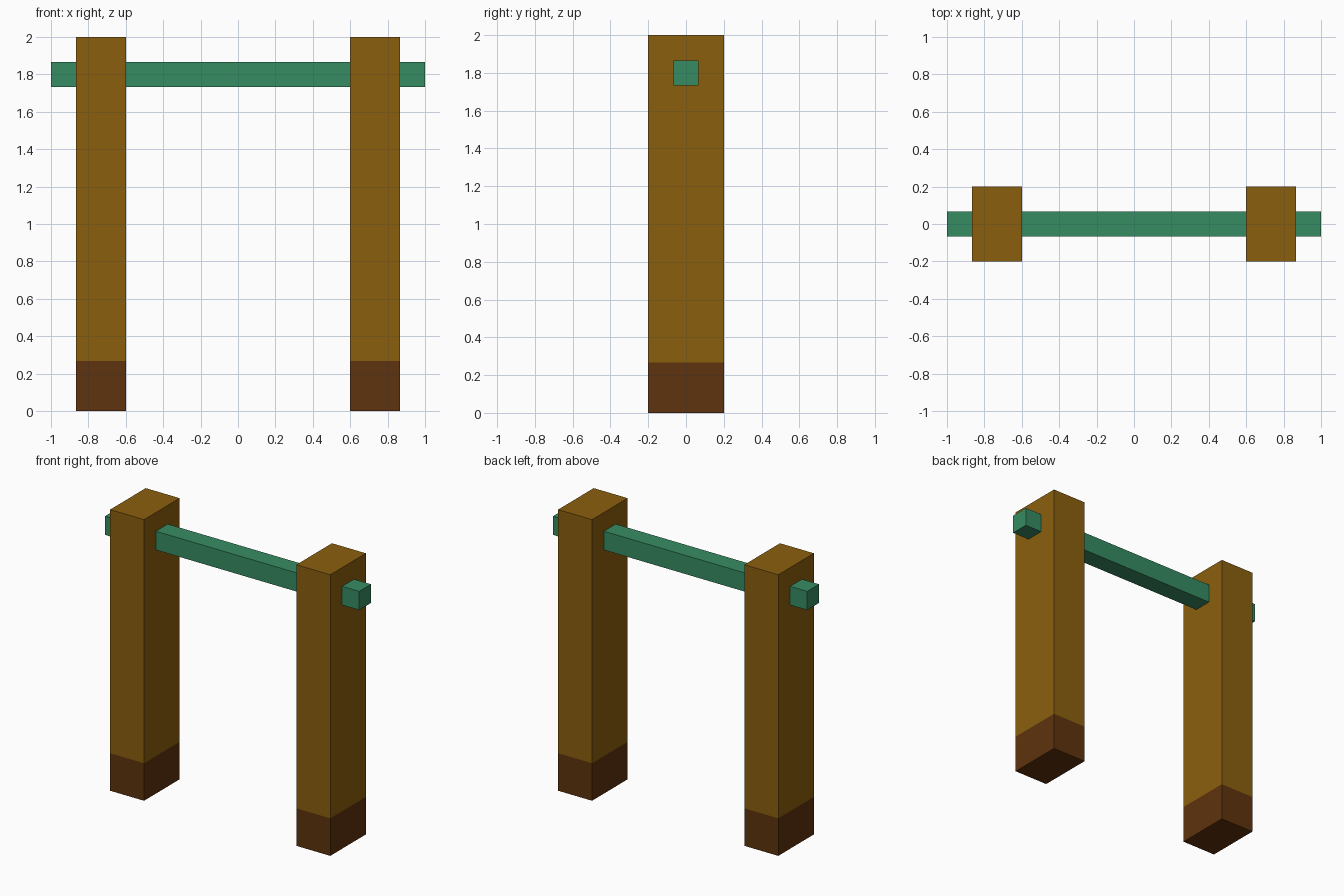
import bpy
import bmesh
from mathutils import Matrix, Vector

default = bpy.data.objects.get("Cube")
if default:
    bpy.data.objects.remove(default, do_unlink=True)


def to_linear(c):
    c /= 255
    return c / 12.92 if c <= 0.04045 else ((c + 0.055) / 1.055) ** 2.4


def make_material(name, *rgb):
    colour = (*(to_linear(c) for c in rgb), 1)
    mat = bpy.data.materials.new(name)
    mat.use_nodes = True
    mat.diffuse_color = colour
    mat.node_tree.nodes["Principled BSDF"].inputs["Base Color"].default_value = colour
    return mat


wood = make_material("golden_brown", 139, 95, 14)
dark_wood = make_material("dark_brown", 95, 51, 14)
green = make_material("green", 55, 140, 98)


def make_box(name, size, centre, materials, cut_height=None):
    """Box at centre; faces below cut_height take the second material."""
    bm = bmesh.new()
    bmesh.ops.create_cube(bm, size=1, matrix=Matrix.Translation(centre) @ Matrix.Diagonal((*size, 1)))
    if cut_height is not None:
        bmesh.ops.bisect_plane(bm, geom=bm.verts[:] + bm.edges[:] + bm.faces[:],
                               plane_co=Vector((0, 0, cut_height)), plane_no=Vector((0, 0, 1)))
        for face in bm.faces:
            face.material_index = int(face.calc_center_median().z < cut_height)
    mesh = bpy.data.meshes.new(name)
    bm.to_mesh(mesh)
    bm.free()
    for mat in materials:
        mesh.materials.append(mat)
    obj = bpy.data.objects.new(name, mesh)
    bpy.context.collection.objects.link(obj)
    return obj


# Upright posts with dark feet
for side, name in ((1, "left_post"), (-1, "right_post")):
    make_box(name, (0.267, 0.4, 2), (side * 0.733, 0, 1), (wood, dark_wood), cut_height=0.267)

# Crossbar running through both posts
make_box("crossbar", (2, 0.133, 0.133), (0, 0, 1.8), (green,))
